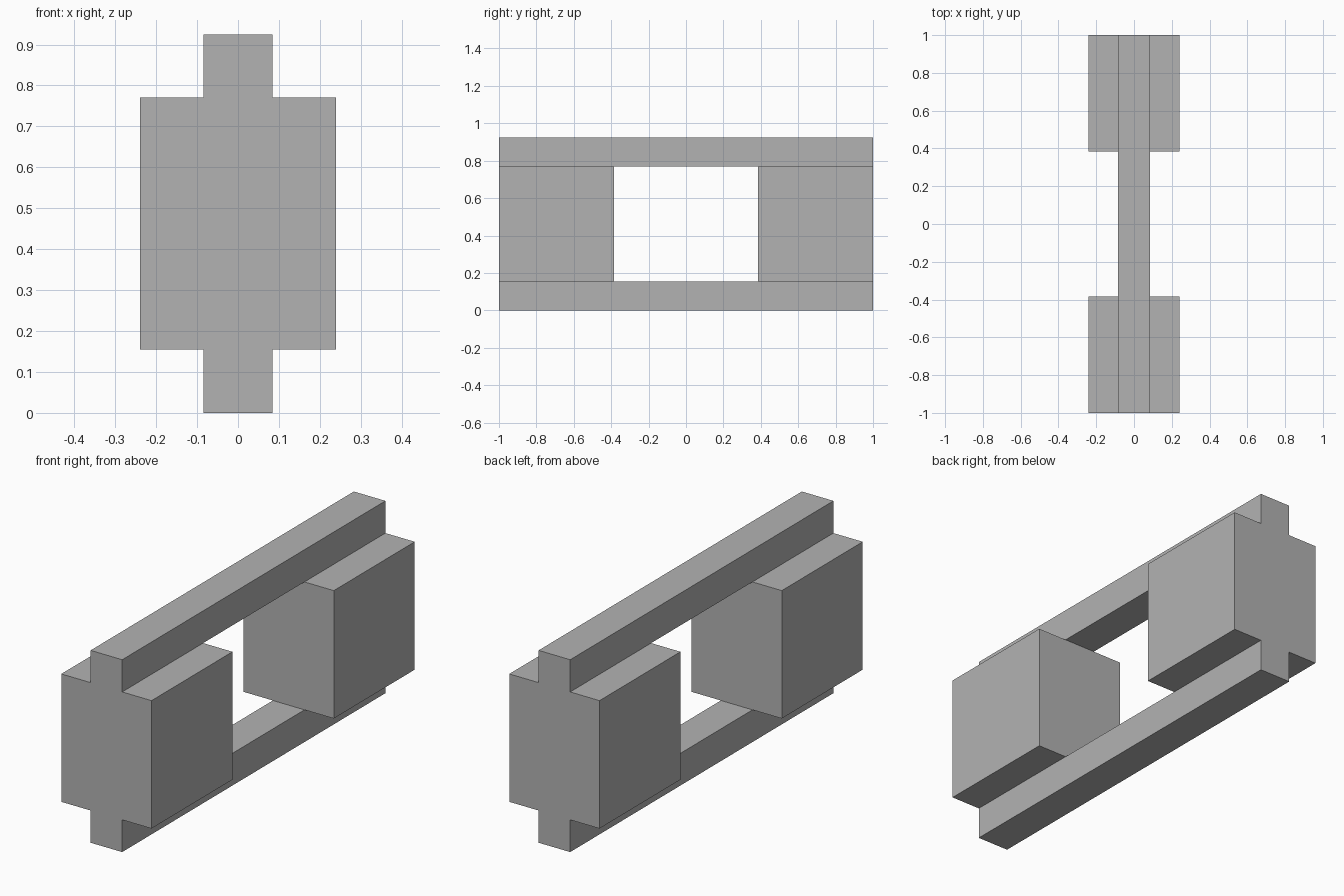
import bpy

default_cube = bpy.data.objects.get("Cube")
if default_cube:
    bpy.data.objects.remove(default_cube, do_unlink=True)

# Single plain grey finish
grey = bpy.data.materials.new("plain_grey")
grey.use_nodes = True
colour = (0.45, 0.45, 0.45, 1.0)
grey.diffuse_color = colour
grey.node_tree.nodes["Principled BSDF"].inputs["Base Color"].default_value = colour

HEIGHT = 0.925
RAIL_WIDTH, RAIL_HEIGHT = 0.168, 0.155
BLOCK_WIDTH, BLOCK_LENGTH = 0.48, 0.615


def add_box(name, size, centre):
    bpy.ops.mesh.primitive_cube_add(size=1, location=centre)
    box = bpy.context.object
    box.name = name
    box.scale = size
    bpy.ops.object.transform_apply(location=False, rotation=False, scale=True)
    box.data.materials.append(grey)
    return box


# Long rails along the bottom and top
for name, z in (("bottom_rail", RAIL_HEIGHT / 2), ("top_rail", HEIGHT - RAIL_HEIGHT / 2)):
    add_box(name, (RAIL_WIDTH, 2, RAIL_HEIGHT), (0, 0, z))

# Wide end blocks held between the rails
for name, side in (("front_block", -1), ("back_block", 1)):
    add_box(name, (BLOCK_WIDTH, BLOCK_LENGTH, HEIGHT - 2 * RAIL_HEIGHT),
            (0, side * (1 - BLOCK_LENGTH / 2), HEIGHT / 2))
